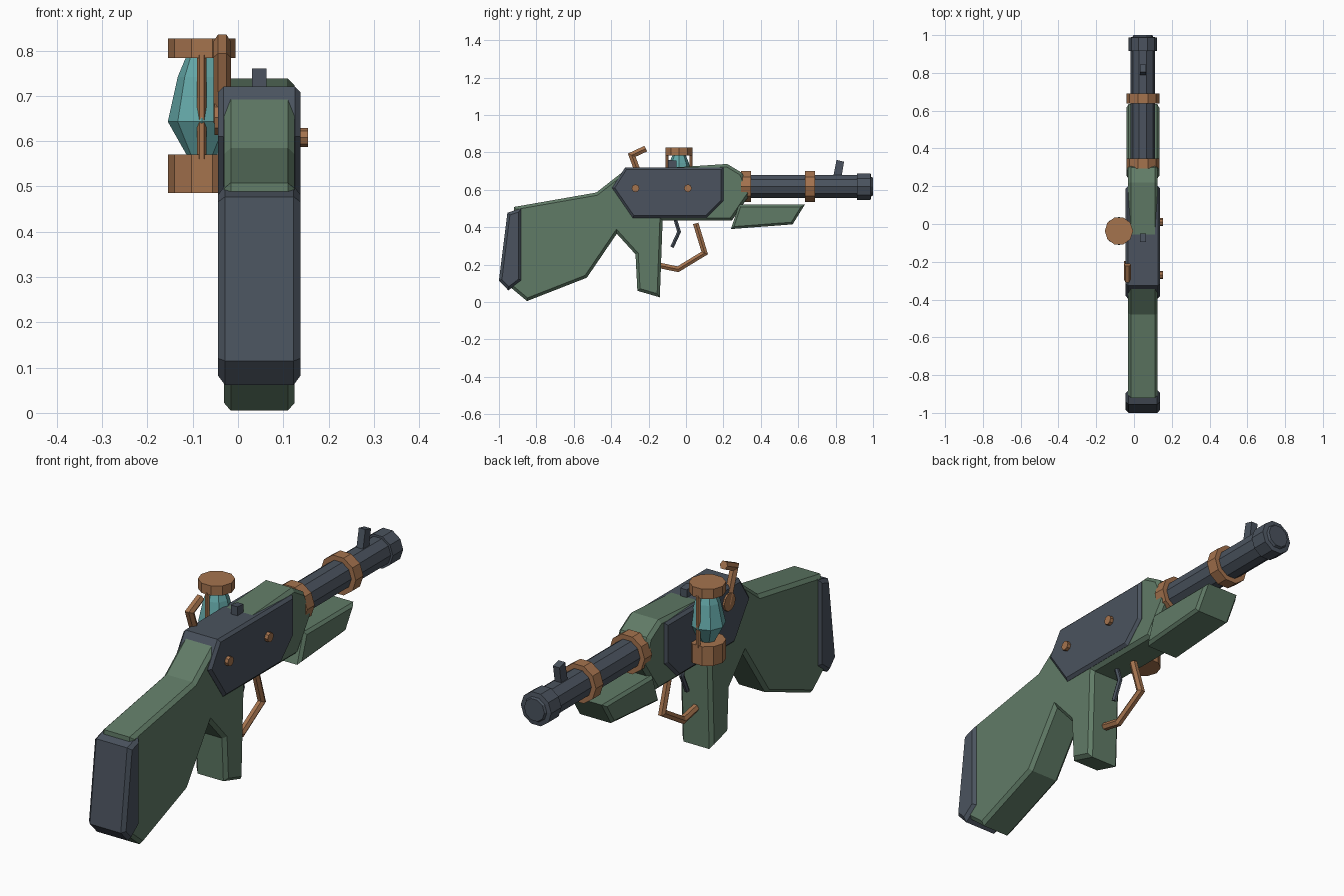
import bpy, bmesh
from math import cos, sin, tau
from mathutils import Vector

cube = bpy.data.objects.get("Cube")
if cube:
    bpy.data.objects.remove(cube, do_unlink=True)

MID = 0.047      # x of the rifle's centre plane
BORE = 0.617     # height of the barrel axis
LAMP = (-0.08, -0.037)


def material(name, rgb):
    m = bpy.data.materials.new(name)
    m.use_nodes = True
    m.diffuse_color = (*rgb, 1)
    m.node_tree.nodes["Principled BSDF"].inputs["Base Color"].default_value = (*rgb, 1)
    return m


GREEN = material("painted green", (0.118, 0.198, 0.134))
STEEL = material("dark steel", (0.069, 0.086, 0.112))
COPPER = material("copper", (0.375, 0.172, 0.076))
TEAL = material("teal crystal", (0.127, 0.39, 0.39))


def finish(name, bm, mat):
    bmesh.ops.recalc_face_normals(bm, faces=bm.faces)
    mesh = bpy.data.meshes.new(name)
    bm.to_mesh(mesh)
    bm.free()
    mesh.materials.append(mat)
    ob = bpy.data.objects.new(name, mesh)
    bpy.context.collection.objects.link(ob)
    return ob


def slab(name, outline, half, mat, chamfer=0.0):
    """Side outline (y, z) extruded evenly about the centre plane, rims chamfered."""
    bm = bmesh.new()
    sides = [[bm.verts.new((MID + s * half, y, z)) for y, z in outline] for s in (-1, 1)]
    for side in sides:
        bm.faces.new(side)
    n = len(outline)
    for i in range(n):
        j = (i + 1) % n
        bm.faces.new((sides[0][i], sides[0][j], sides[1][j], sides[1][i]))
    bmesh.ops.recalc_face_normals(bm, faces=bm.faces)
    if chamfer:
        rims = [e for e in bm.edges if abs(e.verts[0].co.x - e.verts[1].co.x) < 1e-5]
        bmesh.ops.bevel(bm, geom=rims, offset=chamfer, segments=1, affect='EDGES')
    return finish(name, bm, mat)


def skin(bm, rings):
    n = len(rings[0])
    for a, b in zip(rings, rings[1:]):
        for i in range(n):
            j = (i + 1) % n
            bm.faces.new((a[i], a[j], b[j], b[i]))
    bm.faces.new(rings[0])
    bm.faces.new(rings[-1])


def lathe(name, profile, axis, centre, mat, sides=10):
    """Turn (radius, position) pairs around a world axis; centre gives the other two."""
    bm = bmesh.new()
    rings = []
    for r, h in profile:
        ring = []
        for i in range(sides):
            p = [centre[0] + r * cos(tau * i / sides), centre[1] + r * sin(tau * i / sides)]
            p.insert("xyz".index(axis), h)
            ring.append(bm.verts.new(p))
        rings.append(ring)
    skin(bm, rings)
    return finish(name, bm, mat)


def bar(name, path, r, x, mat, sides=6):
    """Mitred bar along a (y, z) path at constant x."""
    bm = bmesh.new()
    pts = [Vector(p) for p in path]
    rings = []
    for k, p in enumerate(pts):
        before = (p - pts[k - 1]).normalized() if k else (pts[1] - p).normalized()
        after = (pts[k + 1] - p).normalized() if k + 1 < len(pts) else before
        t = (before + after).normalized()
        out = Vector((-t.y, t.x)) / t.dot(after)
        ring = []
        for i in range(sides):
            a = tau * i / sides
            q = p + out * r * sin(a)
            ring.append(bm.verts.new((x + r * cos(a), q.x, q.y)))
        rings.append(ring)
    skin(bm, rings)
    return finish(name, bm, mat)


# Wooden body: stock, grip and nose in one outline
slab("stock", [(-0.92, 0.508), (-0.48, 0.585), (-0.33, 0.702), (0.22, 0.738),
               (0.30, 0.69), (0.345, 0.58), (0.245, 0.435), (-0.125, 0.435),
               (-0.14, 0.025), (-0.26, 0.06), (-0.27, 0.255), (-0.37, 0.365),
               (-0.53, 0.13), (-0.85, 0.005), (-0.94, 0.08)], 0.078, GREEN, 0.015)
slab("fore_stock", [(0.283, 0.52), (0.635, 0.52), (0.57, 0.415), (0.24, 0.39)],
     0.088, GREEN, 0.012)

# Steel receiver and butt plate
slab("receiver", [(-0.395, 0.61), (-0.325, 0.72), (0.2, 0.72), (0.2, 0.54),
                  (0.11, 0.45), (-0.285, 0.45)], 0.091, STEEL, 0.012)
slab("butt_plate", [(-0.955, 0.477), (-0.88, 0.502), (-0.88, 0.115),
                    (-0.95, 0.062), (-1.0, 0.115)], 0.091, STEEL, 0.015)

# Barrel, muzzle and copper bands
lathe("barrel", [(0.065, 0.25), (0.065, 0.93)], "y", (MID, BORE), STEEL)
lathe("muzzle", [(0.075, 0.915), (0.075, 0.987), (0.055, 0.99), (0.05, 1.0)],
      "y", (MID, BORE), STEEL)
for name, y in (("rear_band", 0.295), ("front_band", 0.637)):
    lathe(name, [(0.087, y), (0.087, y + 0.053)], "y", (MID, BORE), COPPER)

# Sights
slab("front_sight", [(0.785, 0.66), (0.83, 0.66), (0.845, 0.75), (0.805, 0.76)], 0.016, STEEL)
slab("rear_sight", [(-0.095, 0.71), (-0.05, 0.71), (-0.05, 0.755), (-0.095, 0.76)], 0.016, STEEL)

# Trigger and guard
bar("trigger", [(-0.06, 0.45), (-0.037, 0.375), (-0.075, 0.293)], 0.011, MID, STEEL)
bar("trigger_guard", [(0.052, 0.42), (0.1, 0.262), (-0.043, 0.175), (-0.14, 0.195)],
    0.017, MID, COPPER)

# Side screws
for name, y in (("rear_screw", -0.27), ("front_screw", 0.01)):
    lathe(name, [(0.021, 0.13), (0.021, 0.154)], "x", (y, 0.608), COPPER, 8)

# Cocking lever with its pivot disc
lathe("lever_pivot", [(0.04, -0.052), (0.04, -0.03)], "x", (-0.235, 0.652), COPPER)
bar("cocking_lever", [(-0.237, 0.64), (-0.29, 0.785), (-0.215, 0.82)], 0.019, -0.035, COPPER)

# Crystal lamp on the side
lathe("lamp_base", [(0.075, 0.485), (0.075, 0.57)], "z", LAMP, COPPER)
lathe("lamp_cap", [(0.075, 0.783), (0.075, 0.826)], "z", LAMP, COPPER)
lathe("lamp_crystal", [(0.028, 0.56), (0.075, 0.643), (0.053, 0.742), (0.033, 0.79)],
      "z", LAMP, TEAL, 8)
for name, side in (("lamp_rod_rear", -1), ("lamp_rod_front", 1)):
    lathe(name, [(0.01, 0.56), (0.01, 0.79)], "z", (LAMP[0], LAMP[1] + side * 0.064), COPPER, 6)
